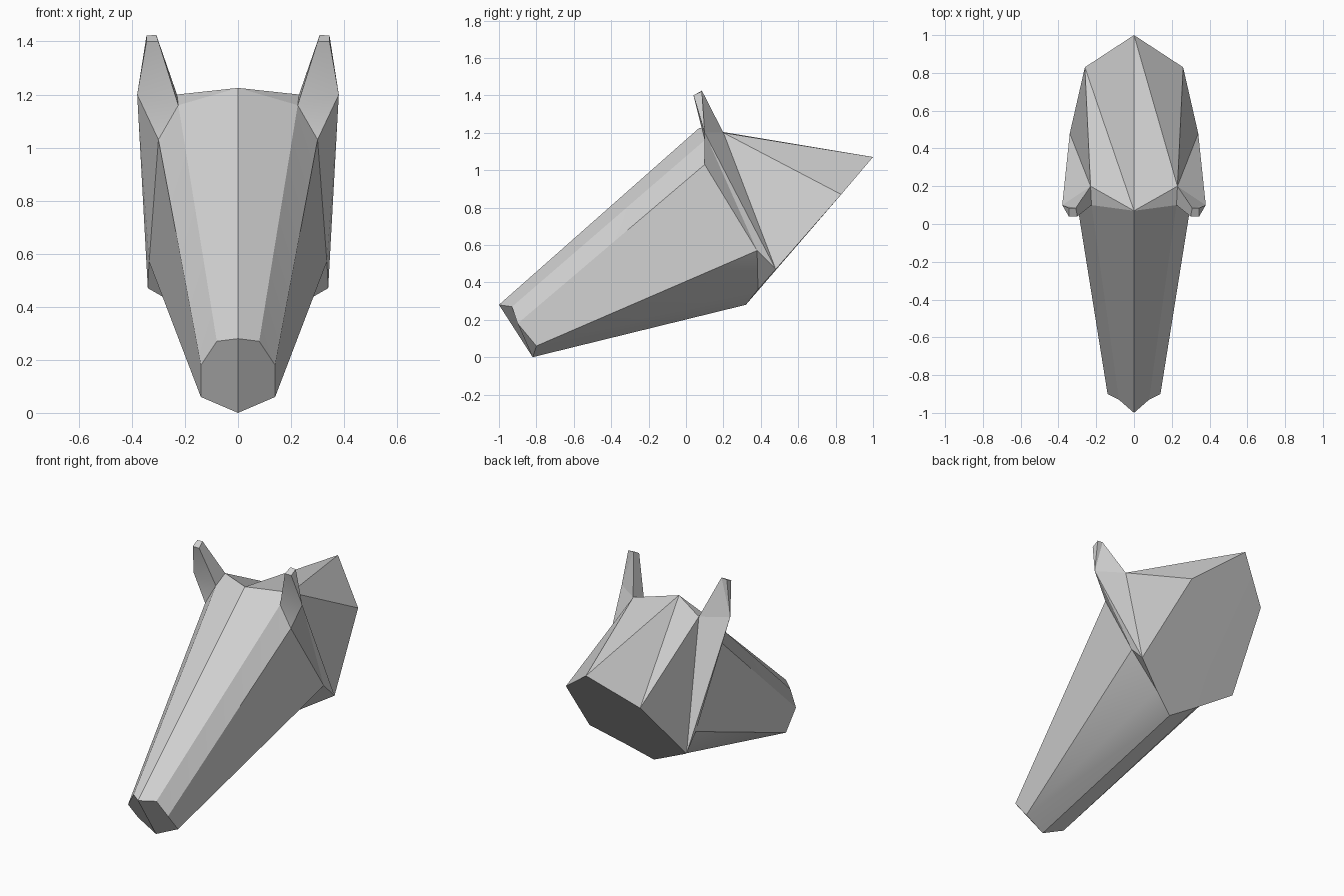
import bpy
import bmesh
from math import radians
from mathutils import Vector

cube = bpy.data.objects.get("Cube")
if cube:
    bpy.data.objects.remove(cube, do_unlink=True)

grey = bpy.data.materials.new("plain_grey")
grey.use_nodes = True
colour = (0.65, 0.65, 0.65, 1)
grey.diffuse_color = colour
grey.node_tree.nodes["Principled BSDF"].inputs["Base Color"].default_value = colour

# Landmarks of the left half, shared by the parts
P = {
    "nose_top": (0, -1, .28), "nose_rim": (.08, -.93, .27),
    "nose_side": (.14, -.9, .18), "lip_side": (.14, -.8, .06),
    "chin": (0, -.82, 0),
    "poll": (0, .07, 1.225), "brow": (.225, .1, 1.16),
    "temple": (.3, .1, 1.03), "jaw": (.335, .38, .57),
    "jaw_back": (.34, .48, .47), "throat_side": (.15, .385, .362),
    "throat": (0, .32, .28),
    "ear_out": (.38, .1, 1.2), "ear_back": (.23, .2, 1.2),
    "crest_end": (0, 1, 1.07), "neck_side": (.26, .83, .87),
    "tip_front_in": (.3, .04, 1.4), "tip_front_out": (.345, .04, 1.4),
    "tip_back_in": (.308, .085, 1.425), "tip_back_out": (.345, .085, 1.422),
}


def build(name, faces, inside, sides=(1, -1)):
    """Shell from named landmarks, on one or both sides, facing away from inside."""
    bm = bmesh.new()
    for s in sides:
        flip = Vector((s, 1, 1))
        ref = Vector(inside) * flip
        verts = {}
        for face in faces:
            for key in face.split():
                if key not in verts:
                    verts[key] = bm.verts.new(Vector(P[key]) * flip)
            f = bm.faces.new([verts[key] for key in face.split()])
            f.normal_update()
            if f.normal.dot(f.calc_center_median() - ref) < 0:
                f.normal_flip()
    bmesh.ops.remove_doubles(bm, verts=bm.verts[:], dist=.0005)
    mesh = bpy.data.meshes.new(name)
    bm.to_mesh(mesh)
    bm.free()
    mesh.materials.append(grey)
    ob = bpy.data.objects.new(name, mesh)
    bpy.context.collection.objects.link(ob)
    bpy.ops.object.select_all(action="DESELECT")
    ob.select_set(True)
    bpy.context.view_layer.objects.active = ob
    bpy.ops.object.shade_smooth_by_angle(angle=radians(30))


# Forehead, muzzle, cheeks and underside
build("skull", [
    "poll brow nose_rim nose_top",
    "brow nose_side nose_rim",
    "brow temple nose_side",
    "temple jaw lip_side nose_side",
    "lip_side jaw throat_side",
    "lip_side throat_side throat",
    "lip_side throat chin",
    "nose_top nose_rim nose_side lip_side chin",
], (0, -.1, .6))

# Neck walls, closed by the slanted rear cut
neck_middle = (0, .35, .8)
build("neck", [
    "poll brow ear_back",
    "ear_back jaw_back neck_side",
    "ear_out jaw_back ear_back",
    "temple jaw ear_out",
    "ear_out jaw jaw_back",
    "jaw throat_side jaw_back",
    "crest_end neck_side jaw_back throat_side throat",
], neck_middle)

# Top of the neck, folded differently on each side of the ridge
build("left_neck_top", ["poll ear_back crest_end", "ear_back neck_side crest_end"],
      neck_middle, (1,))
build("right_neck_top", ["poll ear_back neck_side", "poll neck_side crest_end"],
      neck_middle, (-1,))

# Tapered ears with blunt tips
for side, s in (("left", 1), ("right", -1)):
    build(side + "_ear", [
        "tip_front_in tip_front_out ear_out",
        "tip_front_in ear_out brow",
        "brow ear_out temple",
        "tip_back_in tip_back_out ear_out",
        "tip_back_in ear_out ear_back",
        "tip_front_in tip_back_in ear_back brow",
        "tip_front_out tip_back_out ear_out",
        "tip_front_in tip_front_out tip_back_out tip_back_in",
    ], (.3, .12, 1.25), (s,))
